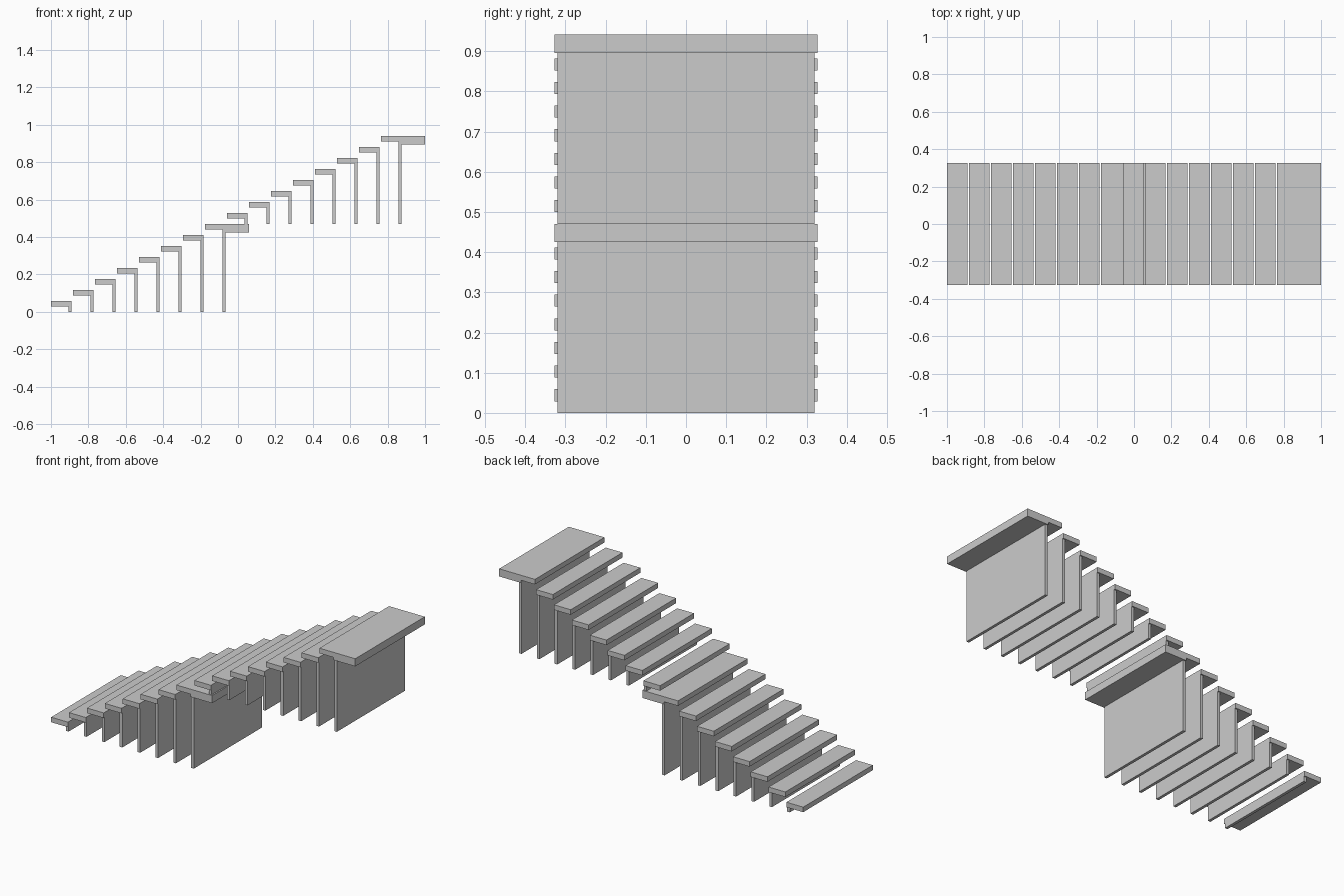
import bpy, bmesh

if "Cube" in bpy.data.objects:
    bpy.data.objects.remove(bpy.data.objects["Cube"])

PITCH = 2 / 17        # horizontal step
RISE = 1 / 17         # vertical step
TREAD_D, TREAD_T, TREAD_W = 0.11, 0.03, 0.327
RISER_T, RISER_W = 0.017, 0.32
SLAB_T = 0.0455


def extrude_profile(name, points, half_width):
    """Extrude an x-z outline along y, centred on y = 0."""
    bm = bmesh.new()
    face = bm.faces.new([bm.verts.new((x, -half_width, z)) for x, z in points])
    ext = bmesh.ops.extrude_face_region(bm, geom=[face])
    verts = [v for v in ext["geom"] if isinstance(v, bmesh.types.BMVert)]
    bmesh.ops.translate(bm, verts=verts, vec=(0, 2 * half_width, 0))
    bmesh.ops.recalc_face_normals(bm, faces=bm.faces)
    mesh = bpy.data.meshes.new(name)
    bm.to_mesh(mesh)
    bm.free()
    obj = bpy.data.objects.new(name, mesh)
    bpy.context.collection.objects.link(obj)
    return obj


def rect(x0, x1, z0, z1):
    return [(x0, z0), (x1, z0), (x1, z1), (x0, z1)]


# Two flights of seven treads, each ending in a landing
for flight, label in enumerate(("lower", "upper")):
    base = flight * 8 * RISE
    for i in range(8):
        n = flight * 8 + i
        x = -1 + n * PITCH
        top = (n + 1) * RISE
        back = x + TREAD_D
        front = back - RISER_T
        if i < 7:
            under = top - TREAD_T
            extrude_profile(f"{label}_tread_{i + 1}",
                            rect(x, back, under, top), TREAD_W)
        else:
            # Landing: thin nosing in front of the riser, thicker slab behind
            under = top - SLAB_T
            end = x + 2 * PITCH
            extrude_profile(f"{label}_landing",
                            [(x, top - TREAD_T), (front, top - TREAD_T),
                             (front, under), (end, under),
                             (end, top), (x, top)], TREAD_W)
        # Upright riser panel below the tread
        extrude_profile(f"{label}_riser_{i + 1}",
                        rect(front, back, base, under), RISER_W)
